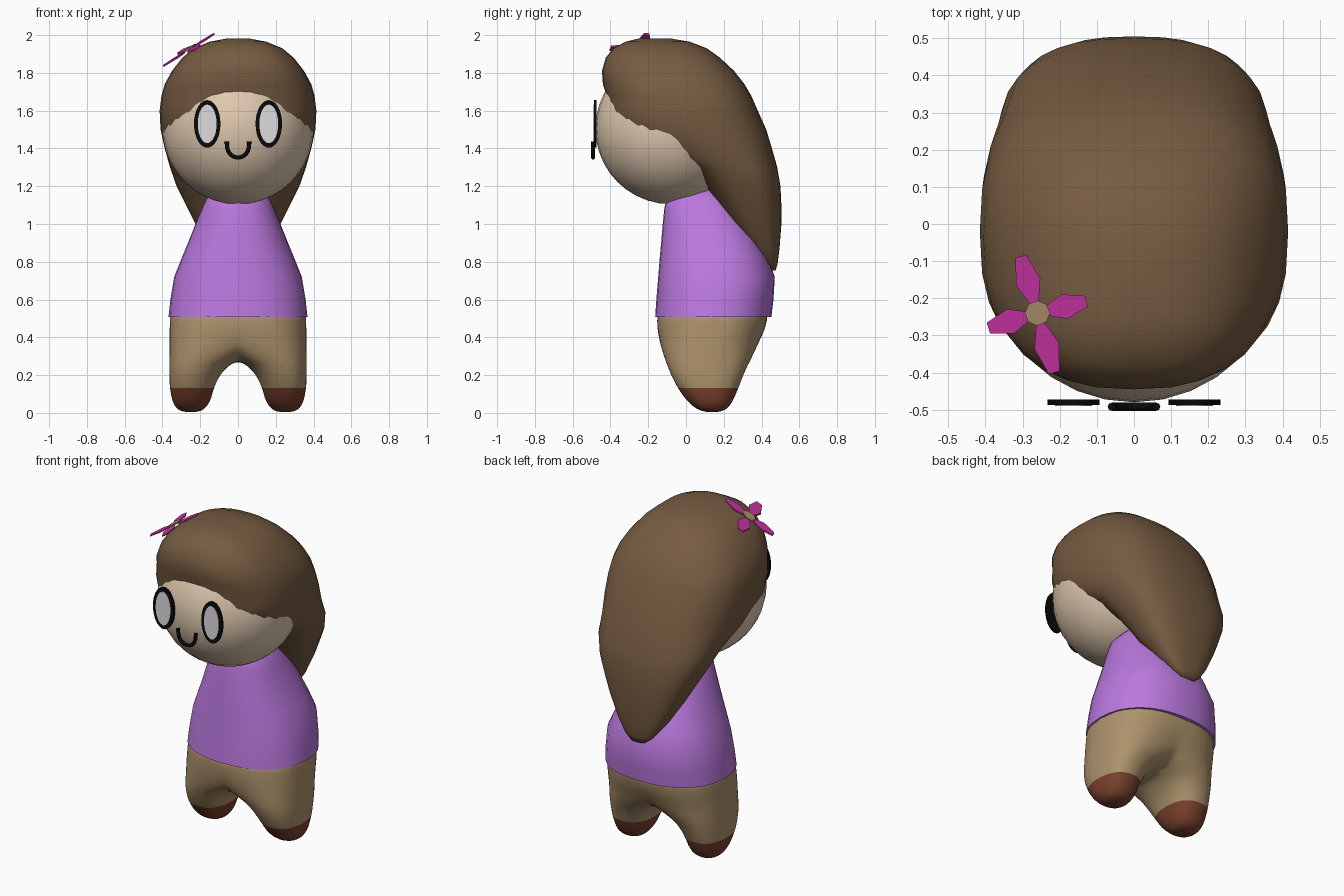
import bpy, bmesh, math
from mathutils import Vector

if "Cube" in bpy.data.objects:
    bpy.data.objects.remove(bpy.data.objects["Cube"])


def material(name, r, g, b):
    m = bpy.data.materials.new(name)
    m.diffuse_color = (r, g, b, 1)
    m.use_nodes = True
    m.node_tree.nodes["Principled BSDF"].inputs["Base Color"].default_value = m.diffuse_color
    return m


SKIN = material("skin", .74, .58, .43)
HAIR = material("hair_brown", .18, .105, .053)
SHIRT = material("shirt_purple", .50, .19, .74)
TAN = material("trouser_tan", .42, .29, .15)
SHOE = material("shoe_brown", .19, .052, .026)
PINK = material("petal_pink", .60, .035, .38)
BLACK = material("black", .003, .003, .003)
GREY = material("eye_grey", .72, .72, .72)


def finish(name, bm, mat, angle=50):
    me = bpy.data.meshes.new(name)
    bmesh.ops.recalc_face_normals(bm, faces=bm.faces[:])
    bm.to_mesh(me)
    bm.free()
    me.materials.append(mat)
    me.shade_smooth()
    me.set_sharp_from_angle(angle=math.radians(angle))
    ob = bpy.data.objects.new(name, me)
    bpy.context.collection.objects.link(ob)
    return ob


def loft(bm, rows, n=2.4, seg=32):
    """Rows are (z, x_left, x_right, y_front, y_back), joined as superellipses."""
    rings = []
    for z, x0, x1, y0, y1 in rows:
        ring = []
        for i in range(seg):
            a = 2 * math.pi * i / seg
            c, s = math.cos(a), math.sin(a)
            px = math.copysign(abs(c) ** (2 / n), c)
            py = math.copysign(abs(s) ** (2 / n), s)
            ring.append(bm.verts.new(((x0 + x1) / 2 + px * (x1 - x0) / 2,
                                      (y0 + y1) / 2 + py * (y1 - y0) / 2, z)))
        rings.append(ring)
    for a, b in zip(rings, rings[1:]):
        for i in range(seg):
            j = (i + 1) % seg
            bm.faces.new((a[i], a[j], b[j], b[i]))
    bm.faces.new(rings[0])
    bm.faces.new(rings[-1])


def symmetric(rows):
    return [(z, -w, w, y0, y1) for z, w, y0, y1 in rows]


# Head
bm = bmesh.new()
bmesh.ops.create_uvsphere(bm, u_segments=32, v_segments=20, radius=.4)
bmesh.ops.translate(bm, verts=bm.verts[:], vec=(0, -.08, 1.505))
finish("head", bm, SKIN)

# Hair: (z, half width, front y, back y)
bm = bmesh.new()
loft(bm, symmetric([
    (.755, .045, .44, .475), (.79, .09, .41, .485), (.87, .15, .34, .495),
    (1.0, .225, .235, .505), (1.1, .275, .17, .505), (1.2, .325, .10, .50),
    (1.3, .36, .0, .483), (1.4, .388, -.25, .455), (1.5, .41, -.40, .425),
    (1.6, .415, -.42, .38), (1.68, .405, -.42, .345), (1.74, .388, -.44, .31),
    (1.81, .35, -.445, .255), (1.88, .295, -.425, .18), (1.93, .235, -.385, .11),
    (1.965, .15, -.32, .02), (1.982, .06, -.25, -.08)]), n=2.6)
finish("hair", bm, HAIR, 80)

# Shirt
bm = bmesh.new()
loft(bm, symmetric([
    (.508, .368, -.163, .452), (.6, .358, -.157, .463), (.72, .338, -.147, .47),
    (.82, .298, -.139, .435), (.92, .257, -.13, .39), (1.0, .225, -.123, .345),
    (1.08, .193, -.115, .29), (1.13, .17, -.105, .25), (1.17, .135, -.06, .215),
    (1.195, .07, .05, .175)]), n=2.3)
finish("shirt", bm, SHIRT)

# Trousers with shoes: two legs that merge at the hips
leg = [(.004, .20, .30, .09, .19), (.03, .165, .335, .04, .23),
       (.075, .142, .352, -.005, .255), (.14, .125, .362, -.05, .282),
       (.20, .095, .364, -.08, .305), (.25, .05, .364, -.10, .327),
       (.29, -.03, .364, -.115, .348), (.36, -.18, .364, -.136, .38),
       (.44, -.30, .363, -.152, .417), (.53, -.36, .36, -.155, .44)]
bm = bmesh.new()
loft(bm, leg)
loft(bm, [(z, -x1, -x0, y0, y1) for z, x0, x1, y0, y1 in leg])
legs = finish("trousers", bm, TAN)
mod = legs.modifiers.new("merge", 'REMESH')
mod.mode = 'VOXEL'
mod.voxel_size = .02
mod = legs.modifiers.new("soften", 'SMOOTH')
mod.factor = .5
mod.iterations = 6
merged = bpy.data.meshes.new_from_object(
    legs.evaluated_get(bpy.context.evaluated_depsgraph_get()))
legs.modifiers.clear()
legs.data = merged
merged.materials.clear()
merged.materials.append(TAN)
merged.materials.append(SHOE)
bm = bmesh.new()
bm.from_mesh(merged)
bmesh.ops.bisect_plane(bm, geom=bm.verts[:] + bm.edges[:] + bm.faces[:],
                       plane_co=(0, 0, .133), plane_no=(0, 0, 1))
for f in bm.faces:
    f.smooth = True
    f.material_index = int(f.calc_center_median().z < .133)
bm.to_mesh(merged)
bm.free()


def disc(name, x, y, z, rx, rz, depth, mat):
    bm = bmesh.new()
    bmesh.ops.create_cone(bm, cap_ends=True, segments=32, radius1=1, radius2=1, depth=1)
    for v in bm.verts:
        v.co = (x + v.co.x * rx, y + v.co.z * depth, z + v.co.y * rz)
    finish(name, bm, mat)


# Eyes
for side, x in (("left", -.163), ("right", .163)):
    disc(side + "_eye_rim", x, -.48, 1.53, .07, .126, .014, BLACK)
    disc(side + "_eye", x, -.4875, 1.53, .05, .102, .004, GREY)

# Mouth
cu = bpy.data.curves.new("mouth", 'CURVE')
cu.dimensions = '3D'
cu.bevel_depth = .011
cu.bevel_resolution = 2
cu.use_fill_caps = True
sp = cu.splines.new('POLY')
sp.points.add(12)
for i, p in enumerate(sp.points):
    t = i / 6 - 1
    p.co = (.06 * math.sin(t * math.pi / 2), -.492,
            1.432 - .08 * math.cos(t * math.pi / 2) ** .8 if abs(t) < 1 else 1.437, 1)
cu.materials.append(BLACK)
bpy.context.collection.objects.link(bpy.data.objects.new("mouth", cu))

# Hair flower on a tilted plane
C = Vector((-.26, -.24))


def on_plane(p, lift=0):
    return (p.x, p.y, 1.918 + .6 * (p.x - C.x) + .12 * (p.y - C.y) + lift)


def plate(name, points, mat, lift=0):
    bm = bmesh.new()
    face = bm.faces.new([bm.verts.new(on_plane(p, lift)) for p in points])
    top = bmesh.ops.extrude_face_region(bm, geom=[face])
    bmesh.ops.translate(bm, vec=(0, 0, .009),
                        verts=[v for v in top["geom"] if isinstance(v, bmesh.types.BMVert)])
    finish(name, bm, mat, 20)


for i, tip in enumerate(((-.305, -.087), (-.128, -.208), (-.215, -.40), (-.392, -.28))):
    d = Vector(tip) - C
    s = Vector((-d.y, d.x)).normalized()
    outline = [(.18, -.012), (.55, -.034), (1, -.015), (1, .015), (.55, .034), (.18, .012)]
    plate(f"petal_{i + 1}", [C + d * t + s * w for t, w in outline], PINK)
plate("flower_centre", [C + Vector((math.cos(a * math.pi / 4), math.sin(a * math.pi / 4))) * .034
                        for a in range(8)], TAN, .006)
